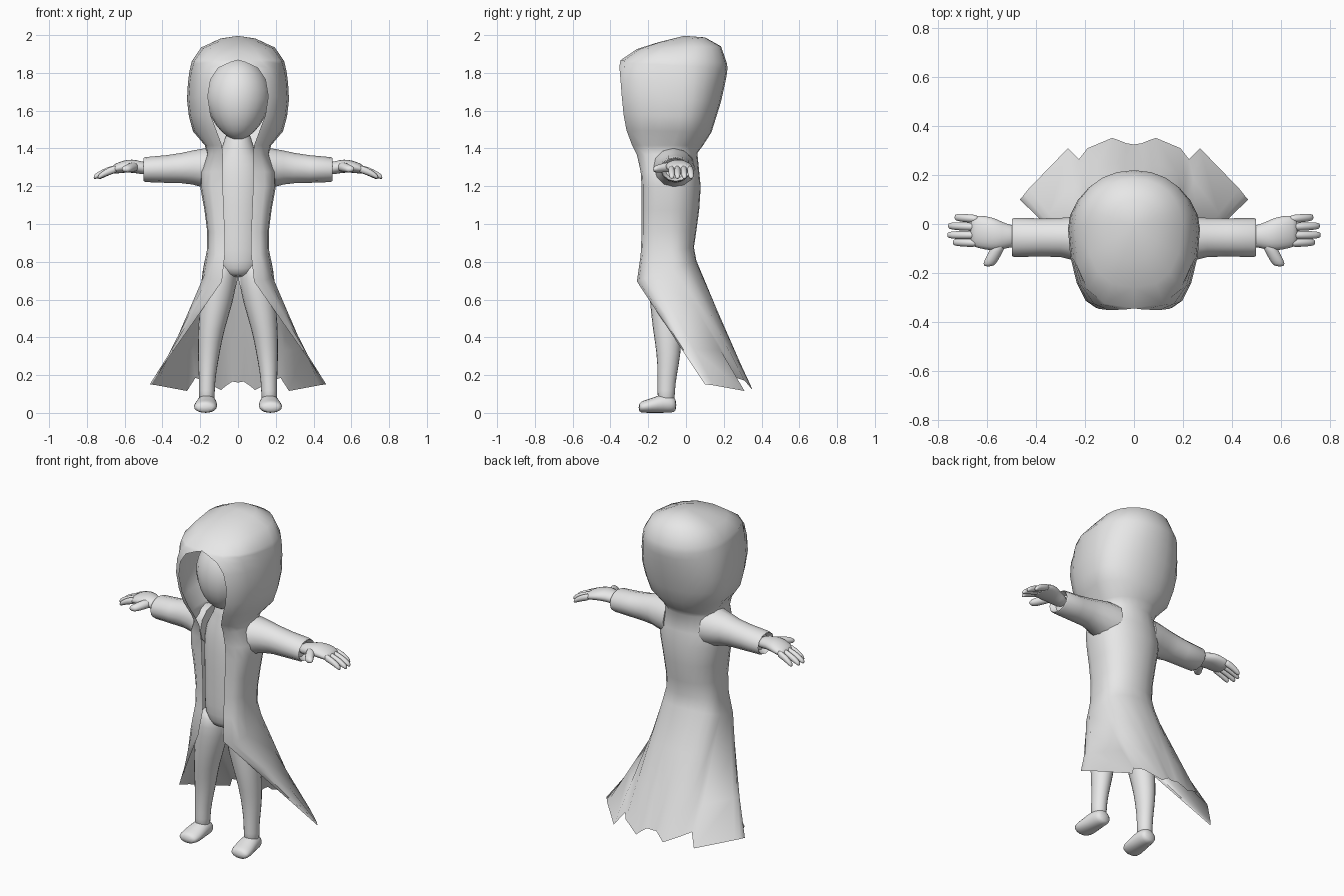
import bpy, bmesh, math

grey = bpy.data.materials.new("plain grey")
grey.diffuse_color = (0.8, 0.8, 0.8, 1)


def finish(name, bm, mirror=False, subsurf=0, angle=None):
    bmesh.ops.recalc_face_normals(bm, faces=bm.faces)
    me = bpy.data.meshes.new(name)
    bm.to_mesh(me)
    bm.free()
    me.materials.append(grey)
    ob = bpy.data.objects.new(name, me)
    bpy.context.collection.objects.link(ob)
    for p in me.polygons:
        p.use_smooth = True
    if angle:
        bpy.ops.object.select_all(action='DESELECT')
        ob.select_set(True)
        bpy.context.view_layer.objects.active = ob
        bpy.ops.object.shade_smooth_by_angle(angle=math.radians(angle))
    if mirror:
        m = ob.modifiers.new("mirror", 'MIRROR')
        m.merge_threshold = 0.001
    if subsurf:
        s = ob.modifiers.new("smooth", 'SUBSURF')
        s.levels = s.render_levels = subsurf
    return ob


def tube(bm, stations, axis, sides=10, caps=True):
    """Loft of ellipses; station = centre x, y, z and the two cross radii."""
    u, v = [i for i in range(3) if i != axis]
    rings = []
    for s in stations:
        ring = []
        for k in range(sides):
            a = 2 * math.pi * k / sides
            co = list(s[:3])
            co[u] += s[3] * math.cos(a)
            co[v] += s[4] * math.sin(a)
            ring.append(bm.verts.new(co))
        rings.append(ring)
    for a, b in zip(rings, rings[1:]):
        for k in range(sides):
            j = (k + 1) % sides
            bm.faces.new((a[k], a[j], b[j], b[k]))
    if caps:
        bm.faces.new(rings[0])
        bm.faces.new(rings[-1])


# Hooded coat: half rings from the front opening round to the centre back
# (z front, z back, opening x, front y, half width, side y, back y, squareness)
RINGS = [
    (1.965, 1.992, 0, -.15, .10, 0, .10, .8),
    (1.93, 1.945, 0, -.26, .195, 0, .185, .8),
    (1.872, 1.86, 0, -.345, .245, -.02, .215, .75),
    (1.86, 1.83, .04, -.35, .25, -.02, .22, .85),
    (1.83, 1.79, .105, -.352, .258, -.02, .215, 1),
    (1.77, 1.74, .145, -.347, .265, -.02, .205, 1.1),
    (1.68, 1.65, .16, -.34, .27, -.02, .185, 1.1),
    (1.58, 1.57, .145, -.33, .26, -.03, .16, 1.1),
    (1.50, 1.49, .115, -.315, .238, -.04, .135, 1),
    (1.42, 1.42, .085, -.285, .175, -.07, .09, .9),
    (1.37, 1.38, .08, -.26, .165, -.08, .06, .8),
    (1.28, 1.28, .08, -.24, .20, -.08, .07, .7),
    (1.20, 1.20, .08, -.235, .20, -.08, .078, .7),
    (1.08, 1.08, .075, -.235, .178, -.08, .07, .7),
    (0.96, 0.97, .07, -.235, .163, -.08, .055, .7),
    (0.84, 0.88, .07, -.24, .165, -.08, .042, .7),
    (0.70, 0.81, .085, -.26, .185, -.07, .055, .7),
]
# Skirt hem with the side fold and the back pleats
HEM = [(.467, .10, .155), (.46, .107, .155), (.45, .12, .153), (.43, .145, .15),
       (.27, .31, .12), (.225, .265, .19), (.19, .31, .175), (.09, .352, .125),
       (.06, .342, .15), (.03, .33, .17), (0, .325, .165)]
FRONT, BACK = 4, 6

bm = bmesh.new()
rows = []
for zf, zb, xo, yf, w, ym, yb, p in RINGS:
    pts = []
    for k in range(FRONT):
        a = math.pi / 2 * k / FRONT
        pts.append((xo + (w - xo) * math.sin(a) ** p, ym + (yf - ym) * math.cos(a) ** p))
    for k in range(BACK + 1):
        a = math.pi / 2 * k / BACK
        x = w * max(0, math.cos(a)) ** .95 if k < BACK else 0
        pts.append((x, ym + (yb - ym) * math.sin(a) ** .95))
    rows.append([(x, y, zf + (zb - zf) * (y - yf) / (yb - yf)) for x, y in pts])
hip = rows[-1]
for f in (.33, .67, 1):
    rows.append([tuple(a + (b - a) * f for a, b in zip(h, e)) for h, e in zip(hip, HEM)])
grid = [[bm.verts.new(co) for co in row] for row in rows]
for a, b in zip(grid, grid[1:]):
    for k in range(len(HEM) - 1):
        bm.faces.new((a[k], a[k + 1], b[k + 1], b[k]))
crown = bm.verts.new((0, -.01, 2.0))
for k in range(len(HEM) - 1):
    bm.faces.new((crown, grid[0][k + 1], grid[0][k]))
finish("hooded_coat", bm, mirror=True, angle=50)

# Sleeves, with the cuff turned inward at the wrist
bm = bmesh.new()
tube(bm, [(.12, -.07, 1.295, .12, .115), (.18, -.065, 1.30, .108, .104),
          (.24, -.06, 1.303, .09, .09),
          (.30, -.055, 1.30, .08, .08), (.38, -.055, 1.295, .078, .073),
          (.49, -.055, 1.292, .08, .066), (.50, -.055, 1.292, .075, .061),
          (.47, -.055, 1.292, .055, .045)], 0, 12)
finish("sleeves", bm, mirror=True, angle=50)

# Hands: palm, four fingers and thumb
bm = bmesh.new()
tube(bm, [(.46, -.05, 1.295, .045, .035), (.52, -.05, 1.303, .05, .036),
          (.56, -.045, 1.312, .07, .038), (.61, -.035, 1.308, .074, .034),
          (.655, -.03, 1.295, .068, .028), (.67, -.03, 1.29, .055, .018)], 0)
for y0, y1, tip in ((.020, .027, .735), (-.013, -.008, .762),
                    (-.046, -.045, .765), (-.078, -.075, .742)):
    d = tip - .63
    tube(bm, [(.63, y0, 1.300, .019, .024), (.63 + d * .5, (y0 + y1) / 2, 1.284, .0185, .022),
              (.63 + d * .88, y1, 1.260, .017, .018), (tip, y1, 1.250, .010, .010)], 0, 8)
tube(bm, [(.545, -.07, 1.308, .035, .03), (.565, -.115, 1.303, .03, .027),
          (.585, -.15, 1.297, .032, .023), (.597, -.176, 1.293, .024, .015)], 1, 8)
finish("hands", bm, mirror=True, subsurf=1)

# Torso and neck
bm = bmesh.new()
tube(bm, [(0, -.10, .72, .06, .07), (0, -.10, .76, .13, .105), (0, -.10, .86, .14, .11),
          (0, -.10, 1.0, .135, .11), (0, -.095, 1.2, .15, .115), (0, -.09, 1.33, .14, .105),
          (0, -.09, 1.40, .08, .085), (0, -.09, 1.52, .065, .07)], 2, 14)
finish("torso", bm, subsurf=1)

# Legs
bm = bmesh.new()
tube(bm, [(.085, -.10, .82, .07, .09), (.094, -.10, .72, .094, .105),
          (.112, -.10, .60, .096, .098), (.143, -.10, .44, .072, .08),
          (.155, -.09, .32, .062, .068), (.163, -.10, .20, .047, .053),
          (.165, -.105, .12, .044, .048), (.166, -.105, .05, .046, .05)], 2)
finish("legs", bm, mirror=True, subsurf=1)

# Feet
bm = bmesh.new()
tube(bm, [(.163, -.05, .045, .038, .034), (.164, -.075, .05, .052, .05),
          (.166, -.12, .055, .056, .056), (.170, -.18, .042, .065, .042),
          (.174, -.225, .036, .065, .036), (.176, -.252, .032, .05, .026)], 1)
for v in bm.verts:
    v.co.z = max(v.co.z, 0.004)
finish("feet", bm, mirror=True, subsurf=1)

# Egg-shaped head, narrowing to the chin
bm = bmesh.new()
bmesh.ops.create_uvsphere(bm, u_segments=20, v_segments=14, radius=1)
for v in bm.verts:
    x, y, z = v.co
    taper = 1 + .22 * min(z, 0)
    v.co = (x * .175 * taper, -.09 + y * .19 * taper - .05 * max(-z, 0), 1.665 + z * .215)
finish("head", bm)

bpy.context.view_layer.update()
allz = [(o.matrix_world @ v.co).z for o in bpy.data.objects if o.type == 'MESH' for v in o.data.vertices]
for o in bpy.data.objects:
    o.location.z -= min(allz)
